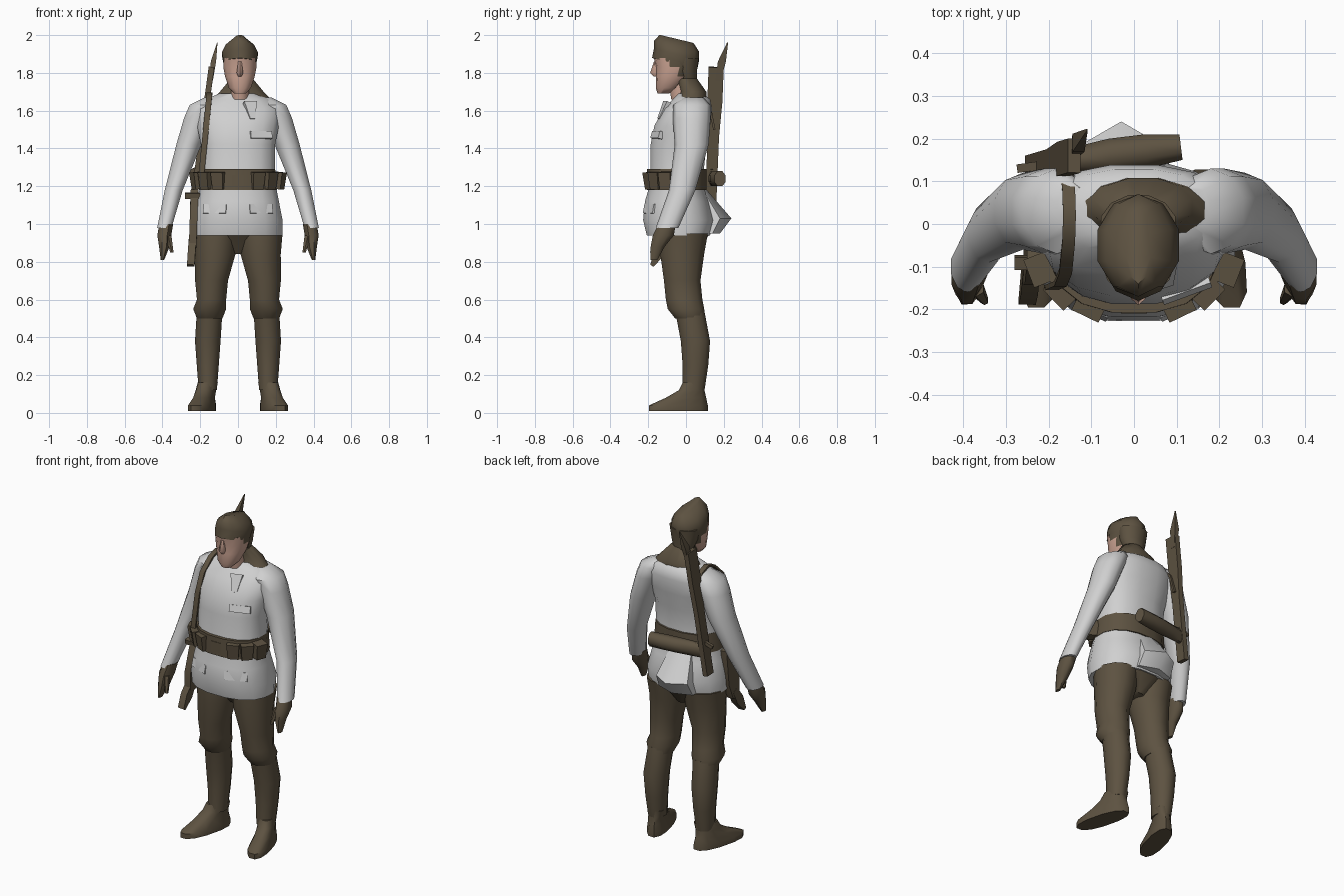
import bpy, bmesh, math
from mathutils import Vector, Matrix

cube = bpy.data.objects.get("Cube")
if cube:
    bpy.data.objects.remove(cube, do_unlink=True)


def material(name, red, green, blue):
    mat = bpy.data.materials.new(name)
    mat.use_nodes = True
    mat.diffuse_color = (red, green, blue, 1)
    mat.node_tree.nodes["Principled BSDF"].inputs["Base Color"].default_value = mat.diffuse_color
    return mat


WHITE = material("coat white", .63, .63, .63)
BROWN = material("dark brown", .11, .085, .053)
SKIN = material("skin", .6, .37, .29)


def finish(name, bm, mats, rule=None):
    """Turn a bmesh into a shaded object, colouring faces by an optional rule."""
    bmesh.ops.recalc_face_normals(bm, faces=bm.faces)
    if rule:
        for face in bm.faces:
            face.material_index = rule(face.calc_center_median())
    mesh = bpy.data.meshes.new(name)
    bm.to_mesh(mesh)
    bm.free()
    for mat in mats:
        mesh.materials.append(mat)
    obj = bpy.data.objects.new(name, mesh)
    bpy.context.collection.objects.link(obj)
    bpy.ops.object.select_all(action="DESELECT")
    obj.select_set(True)
    bpy.context.view_layer.objects.active = obj
    bpy.ops.object.shade_smooth_by_angle(angle=math.radians(50))


def skin_rings(bm, loops):
    """Bridge closed vertex loops and cap both ends."""
    count = len(loops[0])
    for lower, upper in zip(loops, loops[1:]):
        for i in range(count):
            j = (i + 1) % count
            bm.faces.new((lower[i], lower[j], upper[j], upper[i]))
    bm.faces.new(loops[0])
    bm.faces.new(loops[-1])


def corners(sides):
    """Unit directions around a section."""
    angles = [math.tau * (k + .5) / sides for k in range(sides)]
    return [(math.cos(a), math.sin(a)) for a in angles]


def ring(z, wide, deep, x=0, y=0):
    """Horizontal section with its half width and half depth."""
    return Vector((x, y, z)), wide, deep


def loft(name, mats, *rings, sides=12, side=1, shift=0, power=1, tilt=0, shear=0, rule=None):
    """Stack rings; side=-1 mirrors across x, power below one squares the section."""
    bm = bmesh.new()
    loops = []
    for centre, wide, deep in rings:
        loop = []
        for c, s in corners(sides):
            dx = wide * math.copysign(abs(c) ** power, c)
            dy = deep * math.copysign(abs(s) ** power, s)
            loop.append(bm.verts.new(centre + Vector((shift + dx + shear * dy, dy, tilt * dy))))
        loops.append(loop)
    skin_rings(bm, loops)
    bmesh.ops.scale(bm, vec=(side, 1, 1), verts=bm.verts)
    finish(name, bm, mats, rule)


def sweep(name, points, width, depths, across=(1, 0, 0), sides=4):
    """Sweep a brown section along points, with one half depth for each point."""
    bm = bmesh.new()
    loops = []
    spots = [Vector(p) for p in points]
    grow = 1 / math.cos(math.pi / sides)
    for i, (spot, deep) in enumerate(zip(spots, depths)):
        tangent = (spots[min(i + 1, len(spots) - 1)] - spots[max(i - 1, 0)]).normalized()
        normal = tangent.cross(Vector(across)).normalized()
        sideways = normal.cross(tangent)
        loops.append([bm.verts.new(spot + grow * (sideways * width * c + normal * deep * s))
                      for c, s in corners(sides)])
    skin_rings(bm, loops)
    finish(name, bm, [BROWN])


def line(start, end, count):
    """Evenly spaced points between two ends."""
    return [Vector(start).lerp(Vector(end), i / (count - 1)) for i in range(count)]


def block(name, mat, centre, size, yaw=0, pitch=0, taper=1):
    """Box turned about z and x, its lower end scaled by taper."""
    bm = bmesh.new()
    bmesh.ops.create_cube(bm, size=1)
    for v in bm.verts:
        if v.co.z < 0:
            v.co.x *= taper
            v.co.y *= taper
    bm.transform(Matrix.Translation(centre) @ Matrix.Rotation(yaw, 4, "Z")
                 @ Matrix.Rotation(pitch, 4, "X") @ Matrix.Diagonal((*size, 1)))
    finish(name, bm, [mat])


# Coat body, skirt and tail
loft("coat", [WHITE],
     ring(z=.94, wide=.24, deep=.17, y=-.04), ring(z=1.02, wide=.24, deep=.19, y=-.04),
     ring(z=1.12, wide=.22, deep=.17, y=-.05),
     ring(z=1.22, wide=.2, deep=.14, y=-.05), ring(z=1.42, wide=.2, deep=.15, y=-.04),
     ring(z=1.52, wide=.22, deep=.15, y=-.02), ring(z=1.61, wide=.23, deep=.13, y=.01),
     ring(z=1.66, wide=.18, deep=.1, y=.03), ring(z=1.69, wide=.1, deep=.07, y=.02),
     sides=16, power=.85)
loft("coat_tail", [WHITE],
     ring(z=.95, wide=.13, deep=.08, x=-.03, y=.1), ring(z=1.03, wide=.12, deep=.12, x=-.03, y=.12),
     ring(z=1.18, wide=.08, deep=.04, x=-.03, y=.07), sides=6)
loft("hips", [BROWN], ring(z=.84, wide=.04, deep=.06), ring(z=.95, wide=.21, deep=.13))

# Pocket flaps and lapel
block("breast_pocket", WHITE, (.12, -.15, 1.47), (.12, .03, .04), yaw=.35, pitch=-.3)
block("lapel", WHITE, (.07, -.12, 1.6), (.07, .03, .1), yaw=.3, pitch=-.5, taper=.4)
for side in (1, -1):
    block("skirt_pocket", WHITE, (side * .12, -.19, 1.08), (.13, .02, .05), yaw=side * .4, pitch=-.2)

# Collar, neck, head and cap
loft("collar", [BROWN], ring(z=1.66, wide=.16, deep=.08, y=.03), ring(z=1.7, wide=.12, deep=.07, y=.04),
     ring(z=1.77, wide=.06, deep=.06), shift=.02)
loft("neck", [SKIN], ring(z=1.66, wide=.05, deep=.06, y=-.02), ring(z=1.78, wide=.05, deep=.06, y=-.04), shift=.01)
loft("head", [SKIN, BROWN],
     ring(z=1.69, wide=.03, deep=.03, y=-.12), ring(z=1.72, wide=.06, deep=.06, y=-.1),
     ring(z=1.78, wide=.08, deep=.09, y=-.07), ring(z=1.83, wide=.09, deep=.1, y=-.06),
     ring(z=1.88, wide=.09, deep=.11, y=-.06),
     sides=14, shift=.01, power=.9, rule=lambda c: int(c.y > (-.08 if c.z > 1.83 else -.03) and c.z > 1.74))
loft("nose", [SKIN], ring(z=1.78, wide=.01, deep=.01, y=-.16), ring(z=1.8, wide=.02, deep=.03, y=-.16),
     ring(z=1.86, wide=.01, deep=.01, y=-.16), sides=6, shift=.01)
loft("hair", [BROWN], ring(z=1.76, wide=.06, deep=.05, y=.01), ring(z=1.81, wide=.08, deep=.06),
     ring(z=1.88, wide=.09, deep=.07), shift=.01)
loft("cap", [BROWN],
     ring(z=1.85, wide=.09, deep=.12, y=-.06), ring(z=1.9, wide=.1, deep=.12, y=-.05),
     ring(z=1.94, wide=.08, deep=.12, y=-.05), ring(z=1.98, wide=.03, deep=.09, y=-.05),
     sides=10, shift=.01, tilt=-.24)

# Limbs, built once for each side
for label, side in (("left", 1), ("right", -1)):
    loft(label + "_sleeve", [WHITE],
         ring(z=1.67, wide=.04, deep=.05, x=.14, y=.04), ring(z=1.63, wide=.08, deep=.1, x=.18, y=.03),
         ring(z=1.56, wide=.08, deep=.1, x=.21, y=.03), ring(z=1.42, wide=.07, deep=.09, x=.26, y=.03),
         ring(z=1.18, wide=.05, deep=.07, x=.34, y=-.02), ring(z=.98, wide=.04, deep=.06, x=.39, y=-.1),
         sides=10, side=side)
    loft(label + "_hand", [BROWN],
         ring(z=1, wide=.04, deep=.05, x=.38, y=-.1), ring(z=.94, wide=.04, deep=.06, x=.39, y=-.12),
         ring(z=.88, wide=.03, deep=.04, x=.39, y=-.15),
         ring(z=.81, wide=.01, deep=.02, x=.4, y=-.17), sides=8, side=side)
    loft(label + "_thumb", [BROWN],
         ring(z=.94, wide=.02, deep=.02, x=.37, y=-.15), ring(z=.85, wide=.01, deep=.01, x=.35, y=-.18),
         sides=6, side=side)
    loft(label + "_trouser", [BROWN],
         ring(z=.95, wide=.12, deep=.13, x=.12, y=-.01), ring(z=.84, wide=.11, deep=.12, x=.12, y=-.02),
         ring(z=.7, wide=.09, deep=.1, x=.14, y=-.02), ring(z=.6, wide=.08, deep=.1, x=.14, y=-.01),
         ring(z=.55, wide=.09, deep=.1, x=.15), ring(z=.5, wide=.07, deep=.08, x=.15, y=.02), side=side)
    loft(label + "_gaiter", [BROWN],
         ring(z=.54, wide=.07, deep=.08, x=.15, y=.02), ring(z=.38, wide=.07, deep=.08, x=.16, y=.05),
         ring(z=.25, wide=.06, deep=.07, x=.16, y=.05),
         ring(z=.12, wide=.05, deep=.06, x=.16, y=.04), side=side)
    loft(label + "_boot", [BROWN],
         ring(z=.01, wide=.06, deep=.16, x=.19, y=-.04), ring(z=.04, wide=.06, deep=.16, x=.19, y=-.04),
         ring(z=.08, wide=.05, deep=.11, x=.18), ring(z=.12, wide=.05, deep=.07, x=.17, y=.03),
         ring(z=.16, wide=.05, deep=.06, x=.16, y=.04), side=side, power=.85, shear=-.25)
    # Ammunition pouches curving around the belt
    for turn in (.45, .8, 1.2):
        spot = (side * .23 * math.sin(turn), -.05 - .15 * math.cos(turn), 1.23)
        block(label + "_pouch", BROWN, spot, (.07, .06, .09), yaw=side * turn, pitch=.1, taper=.85)

# Belt and buckle
loft("belt", [BROWN], ring(z=1.18, wide=.21, deep=.16, y=-.05), ring(z=1.29, wide=.2, deep=.16, y=-.05),
     sides=16, power=.85)
block("buckle", BROWN, (0, -.2, 1.23), (.06, .02, .06))

# Rolled bundle at the back, fatter toward its left end
sweep("bundle", line((-.22, .14, 1.24), (.11, .18, 1.24), 5), .04, (.02, .03, .04, .04, .03), (0, 0, 1), sides=8)

# Slung rifle, bolt and bayonet
sweep("rifle", line((-.24, .13, 1.1), (-.14, .16, 1.83), 5), .015, (.03, .03, .03, .04, .04))
sweep("rifle_bolt", line((-.2, .14, 1.3), (-.27, .13, 1.27), 2), .01, (.01, .01), (0, 0, 1))
loft("bayonet", [BROWN], ring(z=1.76, wide=.01, deep=.02, x=-.14, y=.17),
     ring(z=1.86, wide=.02, deep=.03, x=-.13, y=.19), ring(z=1.96, wide=.002, deep=.004, x=-.11, y=.22), sides=4)

# Sling drifting outward as it runs over the right shoulder and down
strap = ((.15, 1.5), (.13, 1.6), (.08, 1.67), (.02, 1.69), (-.04, 1.67), (-.11, 1.6), (-.14, 1.48), (-.15, 1.24))
sweep("sling", [(-.15 - (1.7 - z) * .1, y, z) for y, z in strap], .015, [.006] * len(strap))

# Sheath and tool handle hanging at the right hip
sweep("hip_sheath", line((-.23, -.06, 1.18), (-.24, -.11, .88), 4), .02, (.03, .04, .05, .03))
sweep("tool_handle", line((-.24, -.1, .92), (-.25, -.18, .78), 3), .02, (.02, .03, .01))
block("sheath_strap", BROWN, (-.24, -.09, 1.15), (.08, .03, .03), pitch=.2)
